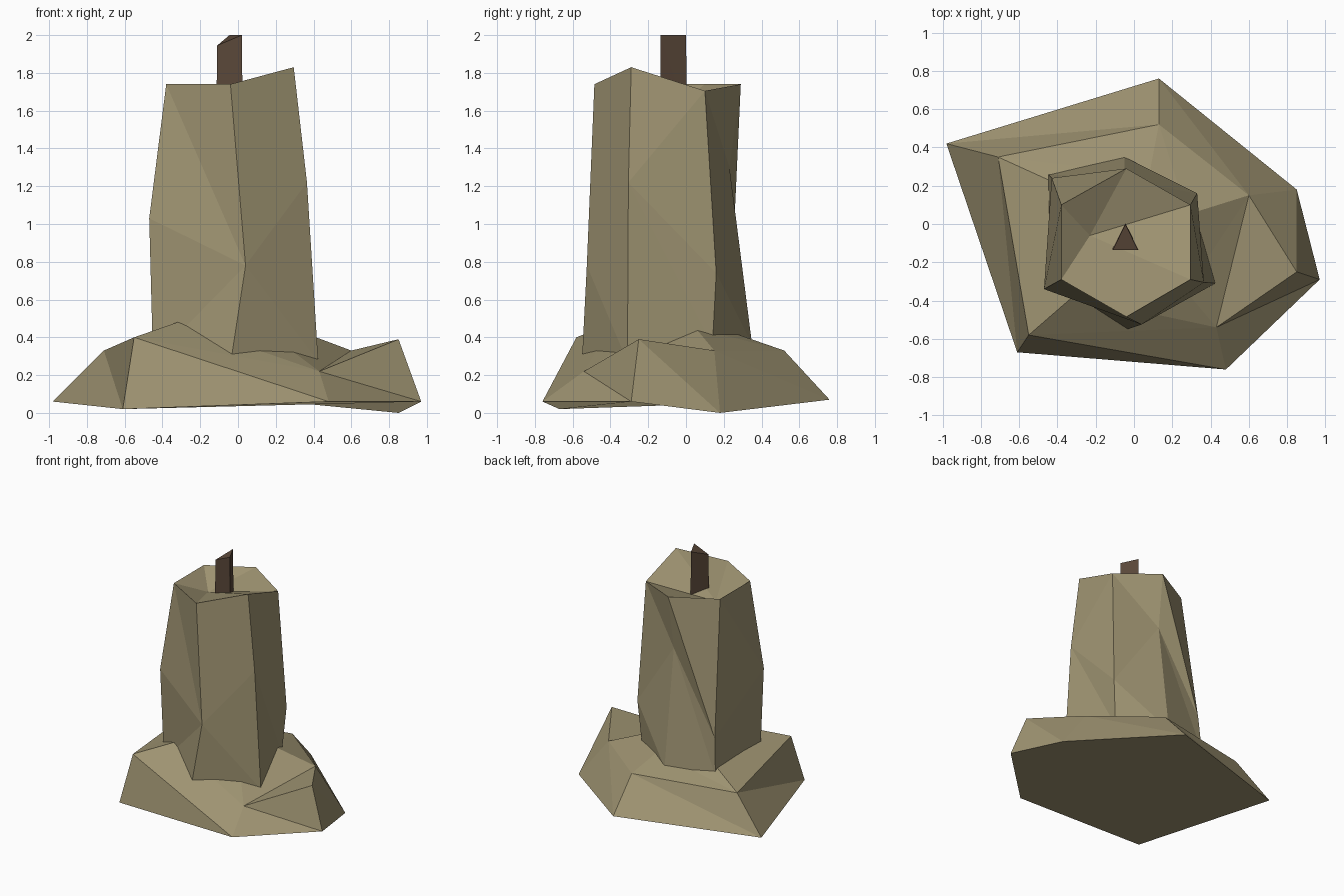
import bpy, bmesh
from mathutils import Vector

if "Cube" in bpy.data.objects:
    bpy.data.objects.remove(bpy.data.objects["Cube"])


def material(name, col):
    m = bpy.data.materials.new(name)
    m.diffuse_color = (*col, 1)
    m.use_nodes = True
    m.node_tree.nodes["Principled BSDF"].inputs["Base Color"].default_value = m.diffuse_color
    return m


wax = material("tan wax", (0.34, 0.29, 0.165))
char = material("dark brown wick", (0.105, 0.066, 0.042))


def add_ring(bm, pts):
    return [bm.verts.new(p) for p in pts]


def loft(bm, low, up, flips=()):
    # triangulated wall between two rings; flips reverse the diagonal
    n = len(low)
    for i in range(n):
        j = (i + 1) % n
        if i in flips:
            bm.faces.new((low[i], low[j], up[j]))
            bm.faces.new((low[i], up[j], up[i]))
        else:
            bm.faces.new((low[i], low[j], up[i]))
            bm.faces.new((low[j], up[j], up[i]))


def fan(bm, ring, centre):
    c = bm.verts.new(centre)
    for i, v in enumerate(ring):
        bm.faces.new((v, ring[(i + 1) % len(ring)], c))


def finish(bm, name, mat):
    bmesh.ops.recalc_face_normals(bm, faces=bm.faces[:])
    me = bpy.data.meshes.new(name)
    bm.to_mesh(me)
    bm.free()
    me.materials.append(mat)
    ob = bpy.data.objects.new(name, me)
    bpy.context.collection.objects.link(ob)


# melted wax puddle: outer rim, shoulder ring, then slope up into the candle
bm = bmesh.new()
rim = add_ring(bm, [(-.61, -.67, .02), (.48, -.76, .06), (.97, -.29, .06),
                    (.85, .18, 0), (.13, .76, .07), (-.98, .42, .06)])
shoulder = add_ring(bm, [(-.55, -.58, .40), (.43, -.54, .22), (.85, -.25, .39),
                         (.60, .15, .33), (.13, .52, .33), (-.71, .35, .33)])
inner = add_ring(bm, [(-.32, -.38, .48), (.27, -.35, .34), (.28, .05, .45),
                      (.08, .26, .42), (-.38, .2, .44)])
loft(bm, rim, shoulder)
bm.faces.new(shoulder[1:4])
loft(bm, shoulder[:2] + shoulder[3:], inner)
fan(bm, inner, (0, -.08, .45))
bm.faces.new(rim[::-1])
finish(bm, "wax_puddle", wax)

# candle body: irregular six-sided column with a sunken top
bm = bmesh.new()
foot = add_ring(bm, [(-.45, -.32, .28), (-.035, -.55, .29), (.425, -.31, .27),
                     (.30, .14, .36), (-.05, .35, .36), (-.45, .26, .36)])
waist = add_ring(bm, [(-.47, -.34, 1.03), (.04, -.525, .78), (.365, -.305, 1.22),
                      (.33, .16, .74), (-.05, .23, 1.30), (-.43, .24, .66)])
top = add_ring(bm, [(-.38, -.29, 1.74), (-.04, -.485, 1.74), (.295, -.29, 1.83),
                    (.295, .10, 1.705), (-.04, .29, 1.74), (-.38, .10, 1.74)])
loft(bm, foot, waist, {0})
loft(bm, waist, top, {2})
fan(bm, top, (-.23, -.06, 1.62))
bm.faces.new(foot[::-1])
finish(bm, "candle_body", wax)

# wick: three-sided prism with a slanted tip
bm = bmesh.new()
low = add_ring(bm, [(-.115, -.135, 1.58), (.025, -.135, 1.58), (-.045, .005, 1.58)])
tip = add_ring(bm, [(-.11, -.135, 1.945), (.02, -.135, 2.0), (-.045, .0, 2.0)])
loft(bm, low, tip)
bm.faces.new(low[::-1])
bm.faces.new(tip)
finish(bm, "wick", char)
